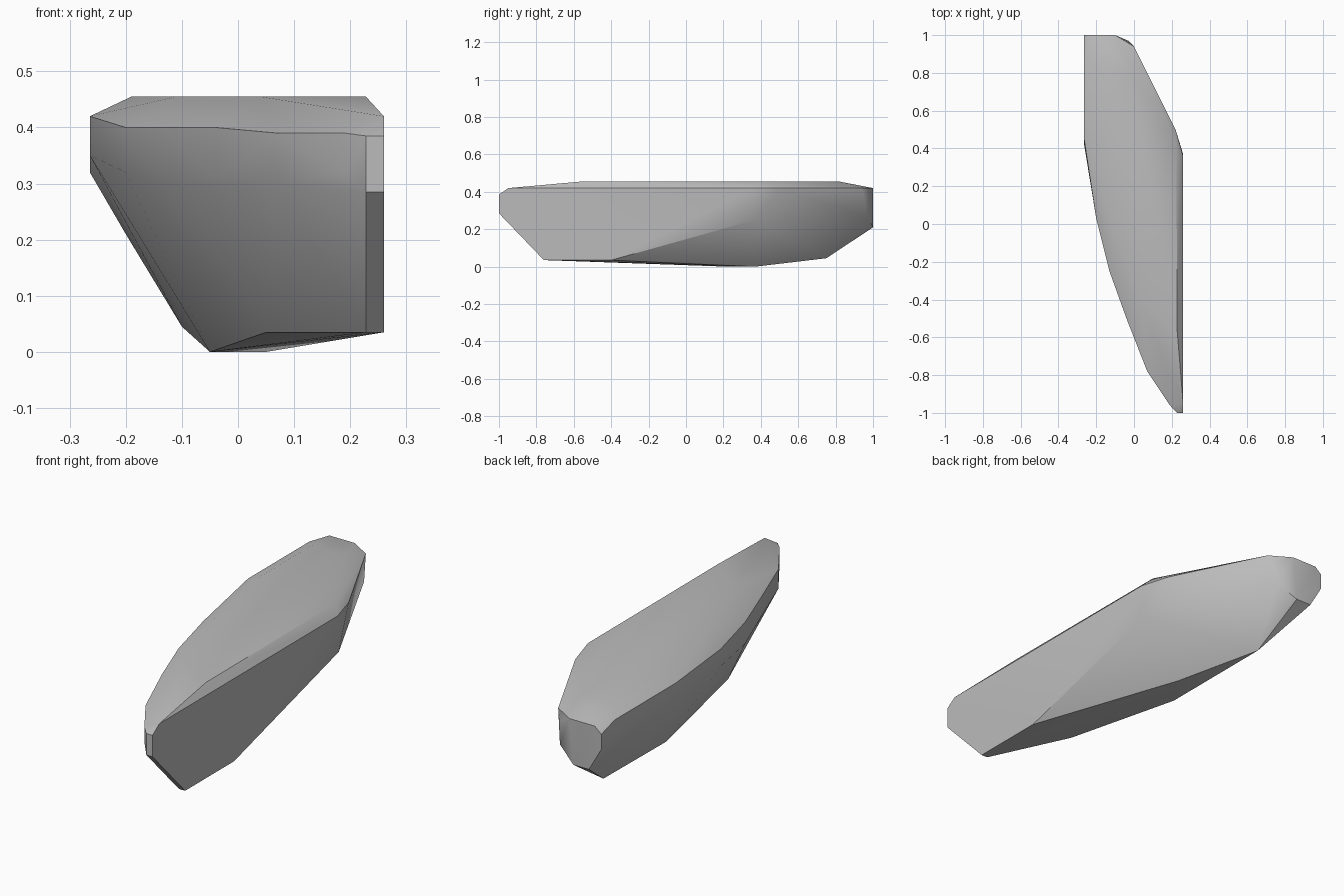
import bpy
import bmesh
import math

# Remove only the default cube
default_cube = bpy.data.objects.get("Cube")
if default_cube:
    bpy.data.objects.remove(default_cube, do_unlink=True)


def make_material(name, colour):
    material = bpy.data.materials.new(name)
    material.use_nodes = True
    material.diffuse_color = colour
    shader = next(n for n in material.node_tree.nodes if n.type == "BSDF_PRINCIPLED")
    shader.inputs["Base Color"].default_value = colour
    return material


def level(height, outline):
    """Corners of one horizontal layer of the stone."""
    return [(x, y, height) for x, y in outline]


def column(x, y, heights):
    """Corners stacked above each other on a vertical edge."""
    return [(x, y, height) for height in heights]


# Flat top and the bevelled shoulder just below it
top_cap = level(.455, [(.228, -.56), (.225, .4), (-.02, .82), (-.19, .82),
                       (-.19, .42), (-.11, -.02), (.04, -.42)])
shoulder = level(.42, [(.26, -.95), (.26, .36), (.22, .5), (0, .94), (-.1, 1),
                       (-.23, 1), (-.264, .9), (-.264, .45)])

# Curved wall on the side away from the flat face
curved_wall = (column(-.2, .03, [.32, .4]) + column(-.13, -.25, [.3, .4])
               + column(-.04, -.5, [.31, .4]) + column(.07, -.78, [.3, .39])
               + column(.19, -.96, [.32, .39]) + column(-.264, .42, [.35]))

# Pointed front tip, blunt back end, lower corner of the flat face
front_tip = column(.228, -1, [.285, .385]) + column(.26, -1, [.285, .385])
back_end = (column(-.264, 1, [.32, .39]) + column(-.03, .97, [.27, .38])
            + level(.21, [(-.2, 1), (-.12, 1)]))
flat_face_corner = column(.26, .37, [.25])

# Narrow keel underneath
keel = (level(.035, [(.26, -.76), (.228, -.76), (.26, -.4), (.05, -.38)])
        + level(0, [(-.05, .22), (.05, .37), (-.03, .37)])
        + level(.045, [(-.1, .75)]))

# Wrap the corners in a tight convex skin
mesh = bmesh.new()
for corner in (top_cap + shoulder + curved_wall + front_tip
               + back_end + flat_face_corner + keel):
    mesh.verts.new(corner)
hull = bmesh.ops.convex_hull(mesh, input=mesh.verts[:])
unused = {g for g in hull["geom_interior"] + hull["geom_unused"]
          if isinstance(g, bmesh.types.BMVert)}
bmesh.ops.delete(mesh, geom=list(unused), context="VERTS")
bmesh.ops.dissolve_limit(mesh, angle_limit=math.radians(1),
                         verts=mesh.verts[:], edges=mesh.edges[:])
bmesh.ops.recalc_face_normals(mesh, faces=mesh.faces[:])

stone_data = bpy.data.meshes.new("stone")
mesh.to_mesh(stone_data)
mesh.free()
stone_data.materials.append(make_material("stone grey", (.5, .5, .5, 1)))
stone = bpy.data.objects.new("stone", stone_data)
bpy.context.collection.objects.link(stone)

# Soft facets with crisp outer edges
bpy.ops.object.select_all(action="DESELECT")
stone.select_set(True)
bpy.context.view_layer.objects.active = stone
bpy.ops.object.shade_smooth_by_angle(angle=math.radians(30))
